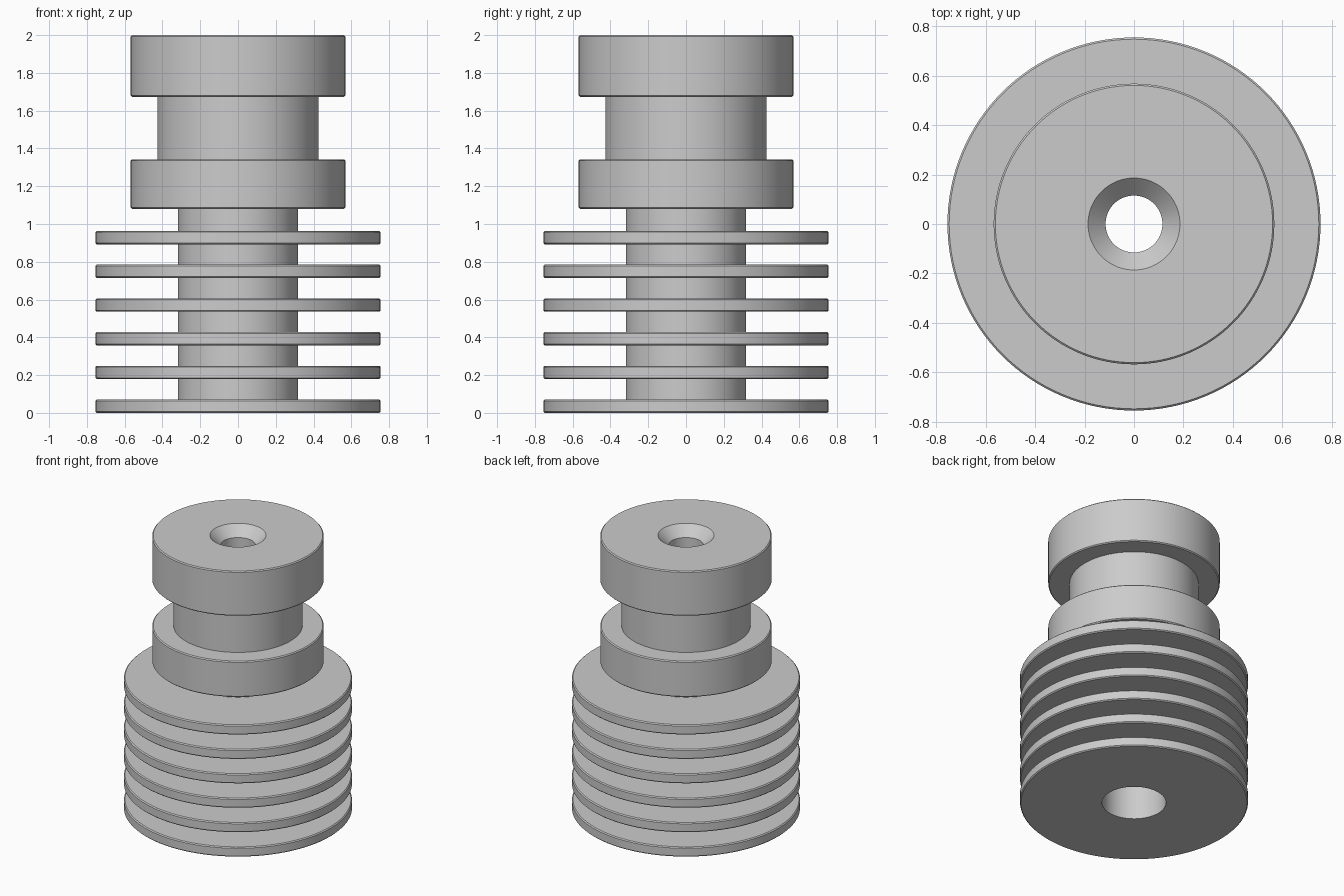
import bpy, bmesh, math

cube = bpy.data.objects.get("Cube")
if cube:
    bpy.data.objects.remove(cube, do_unlink=True)

SEGMENTS = 128
EDGE = 0.007          # small chamfer on the outer rims
CORE_R, FIN_R, NECK_R, COLLAR_R = 0.318, 0.755, 0.427, 0.568
BORE_R, CHANNEL_R, MOUTH_R = 0.212, 0.115, 0.186
BORE_TOP = 1.06
FINS, PITCH, FIN_T = 6, 0.1785, 0.071

metal = bpy.data.materials.new("plain grey metal")
metal.use_nodes = True
colour = (0.6, 0.6, 0.6, 1)
metal.diffuse_color = colour
metal.node_tree.nodes["Principled BSDF"].inputs["Base Color"].default_value = colour


def disc(inner_below, radius, inner_above, z0, z1):
    """Profile points for one chamfered disc, from bottom to top."""
    return [(inner_below, z0), (radius - EDGE, z0), (radius, z0 + EDGE),
            (radius, z1 - EDGE), (radius - EDGE, z1), (inner_above, z1)]


def lathe(name, profile):
    """Revolve a closed profile of (radius, height) around z."""
    bm = bmesh.new()
    verts = [bm.verts.new((r, 0, z)) for r, z in profile]
    edges = [bm.edges.new((verts[i - 1], v)) for i, v in enumerate(verts)]
    bmesh.ops.spin(bm, geom=verts + edges, cent=(0, 0, 0), axis=(0, 0, 1),
                   angle=math.tau, steps=SEGMENTS)
    bmesh.ops.remove_doubles(bm, verts=bm.verts, dist=1e-5)
    bmesh.ops.recalc_face_normals(bm, faces=bm.faces)
    mesh = bpy.data.meshes.new(name)
    bm.to_mesh(mesh)
    bm.free()
    mesh.materials.append(metal)
    obj = bpy.data.objects.new(name, mesh)
    bpy.context.collection.objects.link(obj)
    bpy.ops.object.select_all(action='DESELECT')
    obj.select_set(True)
    bpy.context.view_layer.objects.active = obj
    bpy.ops.object.shade_smooth_by_angle(angle=math.radians(30))
    return obj


# Cooling fins on the core
profile = []
for i in range(FINS):
    z = i * PITCH
    profile += disc(BORE_R if i == 0 else CORE_R, FIN_R, CORE_R, z, z + FIN_T)

# Lower collar, mounting groove and head
profile += disc(CORE_R, COLLAR_R, NECK_R, 1.08, 1.342)
profile += disc(NECK_R, COLLAR_R, MOUTH_R, 1.673, 2.0)

# Countersunk channel, then the wider bore below
profile += [(CHANNEL_R, 2.0 - (MOUTH_R - CHANNEL_R)),
            (CHANNEL_R, BORE_TOP), (BORE_R, BORE_TOP)]

lathe("finned_heatsink_body", profile)
